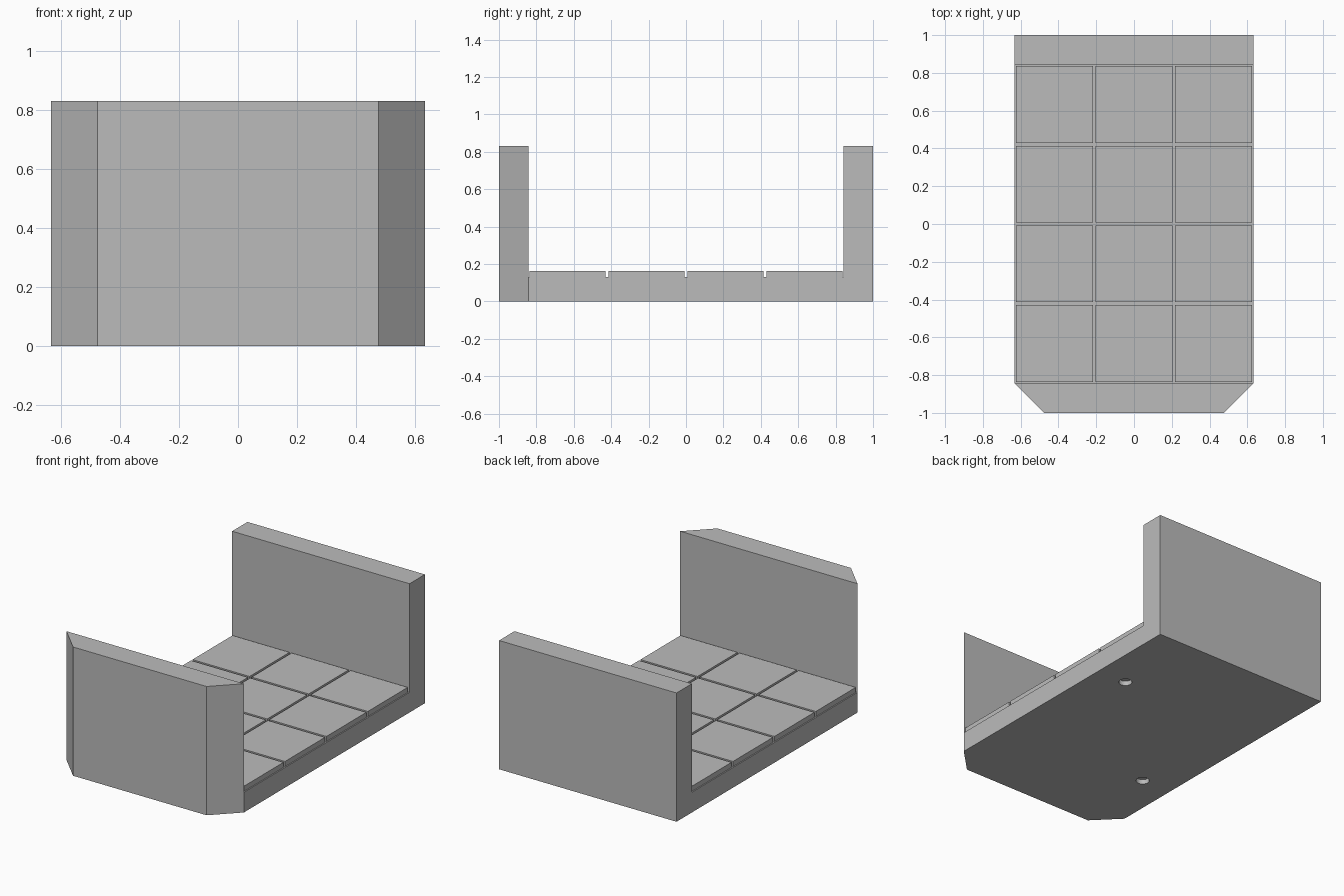
import bpy
import bmesh

if "Cube" in bpy.data.objects:
    bpy.data.objects.remove(bpy.data.objects["Cube"], do_unlink=True)

UNIT = 0.4217             # tile pitch
HALF_X = UNIT * 1.5
INNER_Y = UNIT * 2        # inner faces of the end walls
WALL_TOP = 0.83
FLOOR_TOP = 0.13
TILE_TOP = 0.163
GAP = 0.015
CHAMFER = 1 - INNER_Y

# Plain grey stone
stone = bpy.data.materials.new("stone_grey")
GREY = (0.5, 0.5, 0.5, 1)
stone.use_nodes = True
stone.diffuse_color = GREY
bsdf = next(n for n in stone.node_tree.nodes if n.type == "BSDF_PRINCIPLED")
bsdf.inputs["Base Color"].default_value = GREY


def finish(name, bm):
    bmesh.ops.recalc_face_normals(bm, faces=bm.faces[:])
    mesh = bpy.data.meshes.new(name)
    bm.to_mesh(mesh)
    bm.free()
    mesh.materials.append(stone)
    obj = bpy.data.objects.new(name, mesh)
    bpy.context.collection.objects.link(obj)
    return obj


def prism(name, outline, z0, z1, rim=0):
    """Extrude a flat outline upward; with a rim, keep only a border ring."""
    bm = bmesh.new()
    face = bm.faces.new([bm.verts.new((x, y, z0)) for x, y in outline])
    if rim:
        bmesh.ops.inset_region(bm, faces=[face], thickness=rim, use_even_offset=True)
        bmesh.ops.delete(bm, geom=[face], context="FACES_ONLY")
    out = bmesh.ops.extrude_face_region(bm, geom=bm.faces[:])
    verts = [g for g in out["geom"] if isinstance(g, bmesh.types.BMVert)]
    bmesh.ops.translate(bm, verts=verts, vec=(0, 0, z1 - z0))
    return finish(name, bm)


def rect(x0, x1, y0, y1):
    return [(x0, y0), (x1, y0), (x1, y1), (x0, y1)]


def cut(target, cutter):
    mod = target.modifiers.new(cutter.name, "BOOLEAN")
    mod.operation = "DIFFERENCE"
    mod.solver = "EXACT"
    mod.object = cutter
    cutter.hide_render = True
    cutter.hide_set(True)
    cutter.display_type = "WIRE"


# Floor slab
floor = prism("floor_slab", rect(-HALF_X, HALF_X, -INNER_Y, INNER_Y), 0, FLOOR_TOP)

# Rectangular groove in the underside
cut(floor, prism("underside_groove_cutter", rect(-0.59, 0.59, -0.80, 0.80),
                 -0.02, 0.03, rim=0.025))

# Two round sockets in the underside, on a diagonal
for side, label in ((1, "back"), (-1, "front")):
    bm = bmesh.new()
    bmesh.ops.create_cone(bm, cap_ends=True, segments=32, radius1=0.04,
                          radius2=0.04, depth=0.06)
    bmesh.ops.translate(bm, verts=bm.verts[:], vec=(side * UNIT, side * UNIT, 0))
    cut(floor, finish(label + "_socket_cutter", bm))

# Paving tiles, three across and four deep
half = (UNIT - GAP) / 2
for col in range(3):
    for row in range(4):
        cx = (col - 1) * UNIT
        cy = (row - 1.5) * UNIT
        prism(f"floor_tile_{col + 1}_{row + 1}",
              rect(cx - half, cx + half, cy - half, cy + half), FLOOR_TOP, TILE_TOP)

# Back wall, and front wall with its outer corners cut at an angle
prism("back_wall", rect(-HALF_X, HALF_X, INNER_Y, 1), 0, WALL_TOP)
prism("front_wall", [(-HALF_X, -INNER_Y), (CHAMFER - HALF_X, -1),
                     (HALF_X - CHAMFER, -1), (HALF_X, -INNER_Y)], 0, WALL_TOP)
